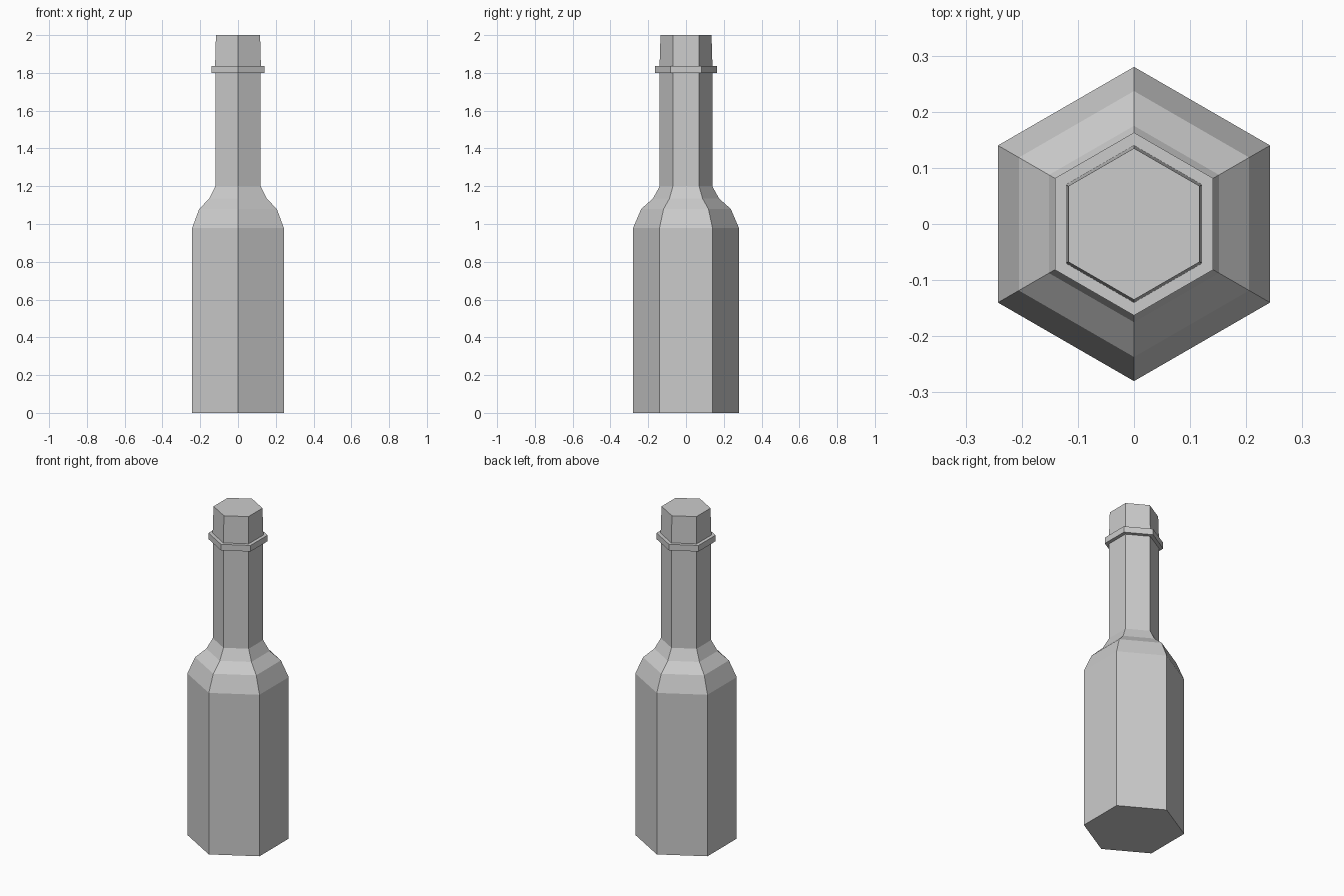
import bpy, bmesh
from math import cos, sin, pi

if "Cube" in bpy.data.objects:
    bpy.data.objects.remove(bpy.data.objects["Cube"])

SIDES = 6


def turned(name, profile, cap_bottom=False, cap_top=False):
    """Six-sided turned part from (radius, z) pairs, corners on the y axis."""
    bm = bmesh.new()
    rings = [[bm.verts.new((r * cos(pi / 2 + 2 * pi * i / SIDES),
                            r * sin(pi / 2 + 2 * pi * i / SIDES), z))
              for i in range(SIDES)] for r, z in profile]
    for low, high in zip(rings, rings[1:]):
        for i in range(SIDES):
            j = (i + 1) % SIDES
            bm.faces.new((low[i], low[j], high[j], high[i]))
    if cap_bottom:
        bm.faces.new(rings[0][::-1])
    if cap_top:
        bm.faces.new(rings[-1])
    mesh = bpy.data.meshes.new(name)
    bm.to_mesh(mesh)
    bm.free()
    obj = bpy.data.objects.new(name, mesh)
    bpy.context.collection.objects.link(obj)
    return obj


# Body, shoulder and neck
turned("bottle", [(0.28, 0), (0.28, 0.98), (0.237, 1.08), (0.175, 1.135),
                  (0.139, 1.2), (0.139, 1.8)], cap_bottom=True)

# Ring at the top of the neck
turned("neck_ring", [(0.139, 1.8), (0.163, 1.8), (0.163, 1.837), (0.14, 1.837)])

# Slightly tapered cap
turned("cap", [(0.14, 1.837), (0.135, 2.0)], cap_top=True)
